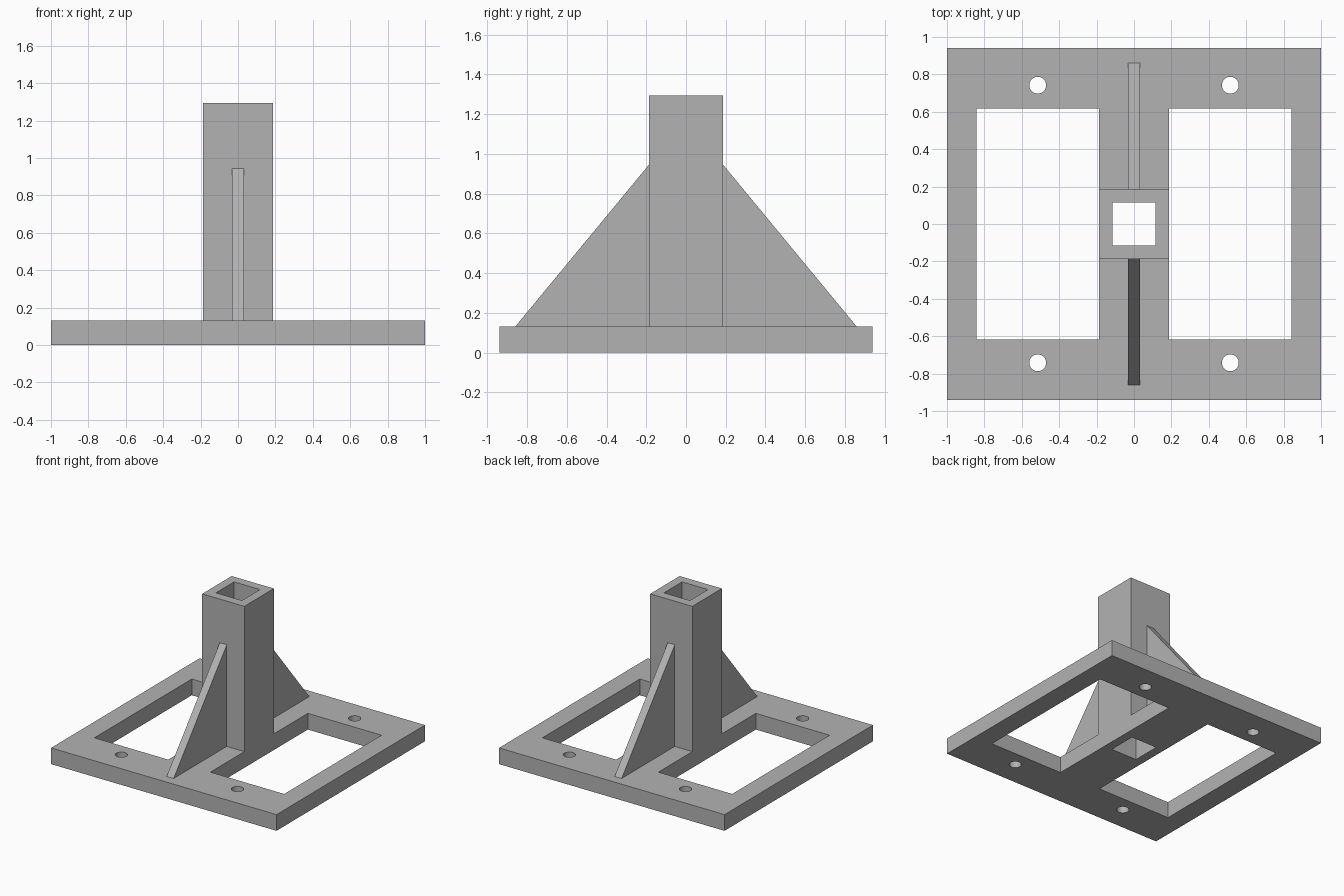
import bpy
import bmesh
from mathutils import Matrix

cube = bpy.data.objects.get("Cube")
if cube:
    bpy.data.objects.remove(cube, do_unlink=True)

BASE_H, POST_H = 0.13, 1.295
POST, BORE = 0.187, 0.115

grey = bpy.data.materials.new("plain grey")
grey.use_nodes = True
colour = (0.45, 0.45, 0.45, 1)
grey.diffuse_color = colour
grey.node_tree.nodes["Principled BSDF"].inputs["Base Color"].default_value = colour


def make_object(name, bm):
    bmesh.ops.recalc_face_normals(bm, faces=bm.faces)
    mesh = bpy.data.meshes.new(name)
    bm.to_mesh(mesh)
    bm.free()
    mesh.materials.append(grey)
    obj = bpy.data.objects.new(name, mesh)
    bpy.context.collection.objects.link(obj)
    return obj


def box(name, x, y, z):
    """Box from (low, high) ranges on each axis."""
    bm = bmesh.new()
    bmesh.ops.create_cube(bm, size=1)
    for v in bm.verts:
        v.co = [r[0] if c < 0 else r[1] for c, r in zip(v.co, (x, y, z))]
    return make_object(name, bm)


def bolt_cutter(x, y):
    bm = bmesh.new()
    bmesh.ops.create_cone(bm, cap_ends=True, segments=32, radius1=0.045,
                          radius2=0.045, depth=1, matrix=Matrix.Translation((x, y, 0)))
    return make_object("bolt_cutter", bm)


def cut(obj, cutters):
    """Subtract the cutters for good, then discard them."""
    for c in cutters:
        mod = obj.modifiers.new("cut", 'BOOLEAN')
        mod.operation, mod.solver, mod.object = 'DIFFERENCE', 'EXACT', c
    graph = bpy.context.evaluated_depsgraph_get()
    mesh = bpy.data.meshes.new_from_object(obj.evaluated_get(graph))
    obj.modifiers.clear()
    obj.data = mesh
    for c in cutters:
        bpy.data.objects.remove(c, do_unlink=True)


# Base plate with two windows, four bolt holes and the post's bore
base = box("base_plate", (-1, 1), (-0.94, 0.94), (0, BASE_H))
through = (-1, 2)
cutters = [box("bore_cutter", (-BORE, BORE), (-BORE, BORE), through)]
for s in (-1, 1):
    cutters.append(box("window_cutter", sorted((s * POST, s * 0.842)), (-0.617, 0.617), through))
    cutters += [bolt_cutter(s * 0.515, t * 0.742) for t in (-1, 1)]
cut(base, cutters)

# Hollow square post
post = box("square_post", (-POST, POST), (-POST, POST), (BASE_H, POST_H))
cut(post, [box("bore_cutter", (-BORE, BORE), (-BORE, BORE), through)])

# Triangular ribs bracing the post front and back
for name, s in (("front_rib", -1), ("back_rib", 1)):
    bm = bmesh.new()
    outline = [(POST, BASE_H), (0.86, BASE_H), (POST, 0.945)]
    face = bm.faces.new([bm.verts.new((-0.031, s * y, z)) for y, z in outline])
    side = bmesh.ops.extrude_face_region(bm, geom=[face])["geom"]
    bmesh.ops.translate(bm, vec=(0.062, 0, 0),
                        verts=[g for g in side if isinstance(g, bmesh.types.BMVert)])
    make_object(name, bm)
